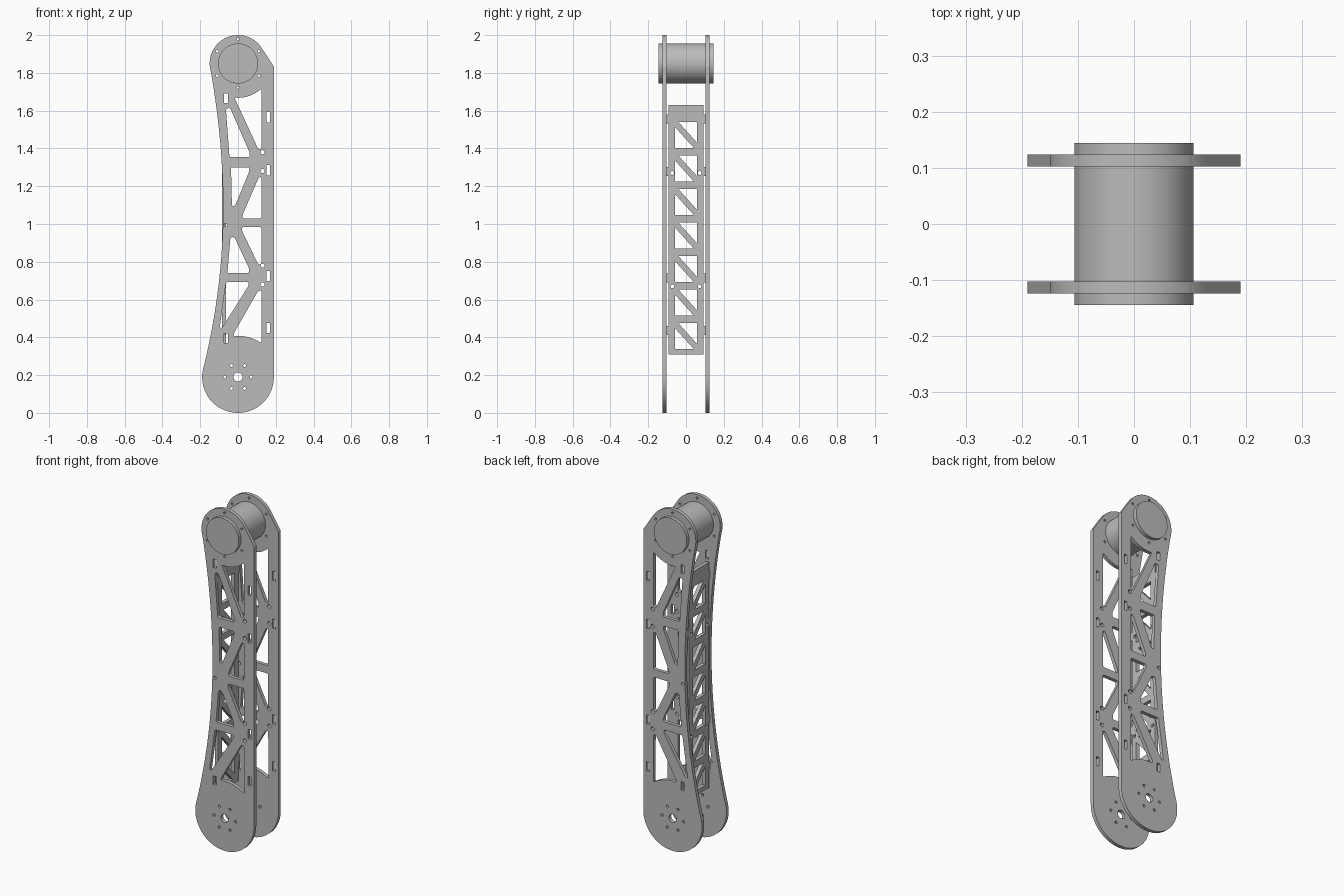
import bpy, bmesh
from math import sin, cos, radians
from mathutils import Vector

cube = bpy.data.objects.get("Cube")
if cube:
    bpy.data.objects.remove(cube, do_unlink=True)

metal = bpy.data.materials.new("grey_metal")
metal.use_nodes = True
GREY = (0.5, 0.5, 0.5, 1)
metal.diffuse_color = GREY
metal.node_tree.nodes["Principled BSDF"].inputs["Base Color"].default_value = GREY

# Profiles are drawn in hundredths of a unit
UNIT = 0.01
TOP, BASE = 185, 19          # heights of the two pivot centres
TOP_R, BASE_R = 15, 19


def arc(cx, cy, r, start, end, steps):
    angles = [radians(start + (end - start) * i / steps) for i in range(steps + 1)]
    return [(cx + r * cos(a), cy + r * sin(a)) for a in angles]


def circle(cx, cy, r, steps=20):
    return arc(cx, cy, r, 0, 360, steps)[:-1]


def ring(cx, cy, radius, r, start):
    return [circle(*p, r, 12) for p in arc(cx, cy, radius, start, start + 300, 5)]


def box(cx, cy, w, h):
    return [(cx - w, cy - h), (cx + w, cy - h), (cx + w, cy + h), (cx - w, cy + h)]


def rounded(points, r=1.0):
    """Replace each corner by a short curve."""
    out = []
    pts = [Vector(p) for p in points]
    for i, p in enumerate(pts):
        a, b = pts[i - 1] - p, pts[(i + 1) % len(pts)] - p
        a = p + a.normalized() * min(r, a.length * 0.45)
        b = p + b.normalized() * min(r, b.length * 0.45)
        for t in (0, 0.25, 0.5, 0.75, 1):
            out.append(a * (1 - t) ** 2 + p * 2 * t * (1 - t) + b * t * t)
    return out


def finish(obj):
    obj.data.materials.clear()
    obj.data.materials.append(metal)
    bpy.ops.object.select_all(action='DESELECT')
    obj.select_set(True)
    bpy.context.view_layer.objects.active = obj
    bpy.ops.object.shade_smooth_by_angle(angle=radians(30))


def sheet(name, loops, thickness, location, rotation):
    """Flat plate: first loop is the outline, the others are cut out."""
    curve = bpy.data.curves.new(name, 'CURVE')
    curve.dimensions = '2D'
    curve.fill_mode = 'BOTH'
    curve.extrude = thickness / 2
    for loop in loops:
        spline = curve.splines.new('POLY')
        spline.points.add(len(loop) - 1)
        for point, (x, y) in zip(spline.points, loop):
            point.co = (x * UNIT, y * UNIT, 0, 1)
        spline.use_cyclic_u = True
    obj = bpy.data.objects.new(name, curve)
    bpy.context.collection.objects.link(obj)
    obj.location = location
    obj.rotation_euler = [radians(a) for a in rotation]
    bpy.ops.object.select_all(action='DESELECT')
    obj.select_set(True)
    bpy.context.view_layer.objects.active = obj
    bpy.ops.object.convert(target='MESH')
    obj = bpy.context.view_layer.objects.active
    bm = bmesh.new()
    bm.from_mesh(obj.data)
    bmesh.ops.remove_doubles(bm, verts=bm.verts, dist=0.00005)
    bmesh.ops.recalc_face_normals(bm, faces=bm.faces)
    bm.to_mesh(obj.data)
    bm.free()
    finish(obj)
    return obj


# Side plate outline: round base, curved waist, round head, straight edge
def waist(z):
    d = (z - 108) / 100
    return -7.9 - (14.7 if d < 0 else 12.3) * d * d


outline = arc(0, BASE, BASE_R, 0, -193, 48)
outline += [(waist(z), z) for z in range(27, 180, 4)]
outline += arc(0, TOP, TOP_R, 190, 32, 40)
outline.append((BASE_R, 183.3))

# Truss openings
right = 12.4
openings = [
    arc(0, TOP, 18.2, -96, -47, 8) + [(right, 140), (10.8, 139.5)],
    [(-6.4, 161), (-4.2, 161.5), (6.1, 138), (6.1, 135.4), (-4.5, 135.4)],
    [(-3.7, 130), (6.1, 130), (5.8, 127.5), (-1.6, 109.5), (-3.2, 109.5)],
    [(right, 125), (10.9, 124.5), (2.5, 105), (2.4, 103), (right, 103)],
    [(2.1, 98.4), (right, 98.4), (right, 79), (10.8, 78.3), (2.1, 96.5)],
    [(-4, 93), (-1.9, 93), (5.8, 76.7), (5.8, 74), (-5.6, 74)],
    [(-6.3, 69.3), (5.8, 69.3), (5.5, 67.2), (-8.5, 45), (-9.7, 45)],
    [(right, 65), (10.6, 64.5), (-2.3, 42)] + arc(0, BASE, 21.8, 96, 55, 8),
]
holes = [rounded(o) for o in openings]

# Slots and bolt holes
holes += [box(16, z, 0.95, 2.7) for z in (156.5, 128.5, 72.5, 45)]
holes += [box(-6.4, z, 1, 2.5) for z in (166.5, 39.5)]
holes += [circle(13, z, 1.1) for z in (138, 128, 78, 68)]
holes += [circle(-6.4, 99.5, 0.9), circle(0, BASE, 2.4, 32)]
holes += ring(0, BASE, 7, 0.8, 0) + ring(0, TOP, 12.8, 0.7, 30)

for name, y in (("front_side_plate", -0.113), ("back_side_plate", 0.113)):
    sheet(name, [outline] + holes, 0.021, (0, y, 0), (90, 0, 0))

# Cross lattice between the plates, with tabs on both edges
half, tab, low, high = 9.3, 10.3, 31, 163
edge = [(half, low)]
for z in (43.7, 71.3, 127.7, 155.5):
    edge += [(half, z - 2.4), (tab, z - 2.4), (tab, z + 2.4), (half, z + 2.4)]
edge.append((half, high))
lattice = [edge + [(-x, z) for x, z in reversed(edge)]]
w, h, gap = 5.8, 13.8, 2.8
for i in range(7):
    z = 33.8 + i * 17.75
    lattice.append([(-w, z), (w - gap * 0.6, z), (-w, z + h - gap)])
    lattice.append([(w, z + h), (gap * 0.6 - w, z + h), (w, z + gap)])
lattice += [circle(x, z, 1) for x in (-7.2, 7.2) for z in (67, 127)]
sheet("cross_lattice", lattice, 0.021, (-0.074, 0, 0), (90, 0, 90))

# Motor drum through the head of both plates
bpy.ops.mesh.primitive_cylinder_add(vertices=64, radius=0.106, depth=0.289,
                                    location=(0, 0, TOP * UNIT),
                                    rotation=(radians(90), 0, 0))
drum = bpy.context.object
drum.name = "drum"
finish(drum)
